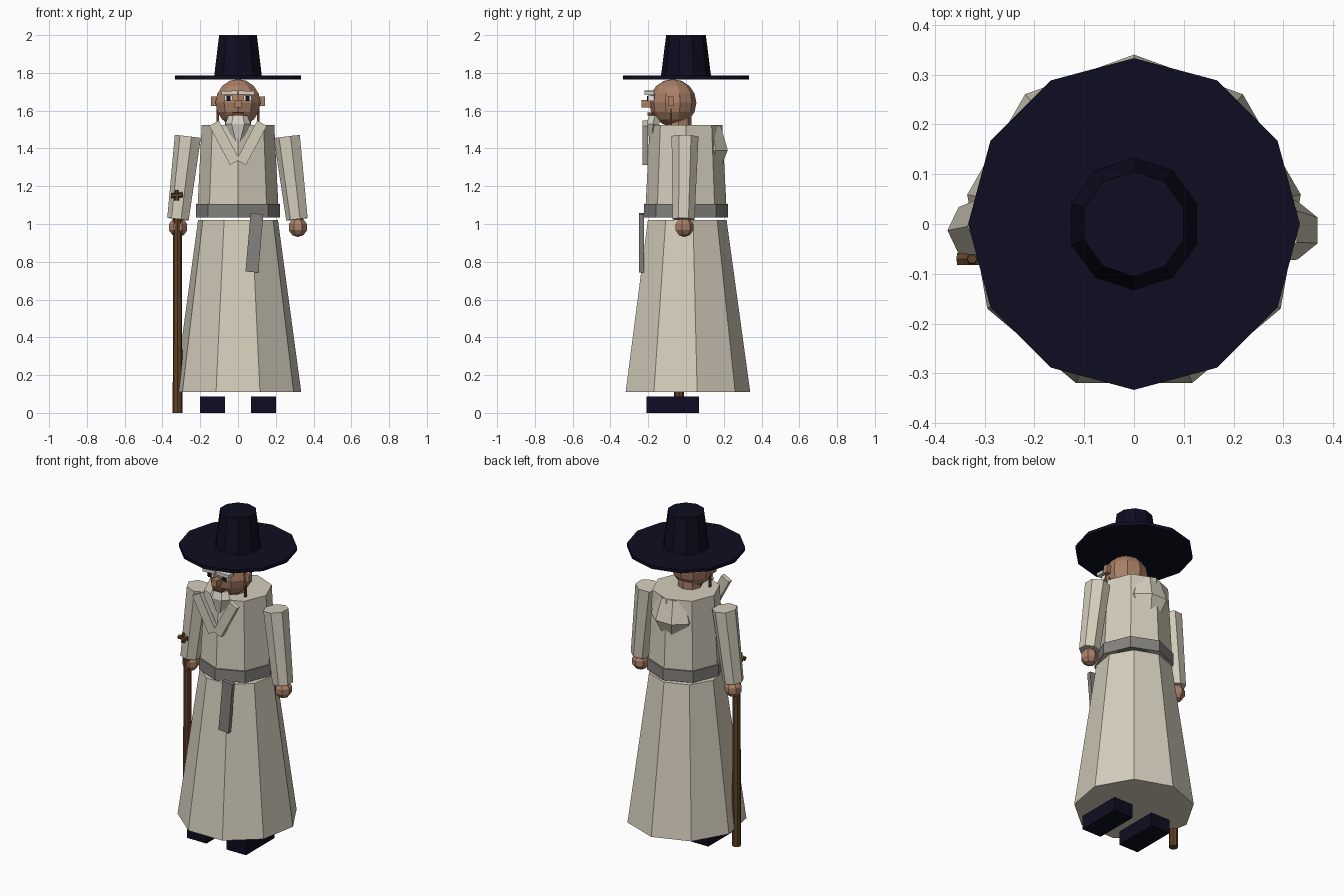
import bpy, bmesh, math
from mathutils import Vector, Matrix

if "Cube" in bpy.data.objects:
    bpy.data.objects.remove(bpy.data.objects["Cube"])


def material(name, rgb):
    m = bpy.data.materials.new(name)
    m.diffuse_color = (*rgb, 1)
    m.use_nodes = True
    m.node_tree.nodes["Principled BSDF"].inputs["Base Color"].default_value = m.diffuse_color
    return m


CLOTH = material("cream_cloth", (0.66, 0.61, 0.50))
GREY = material("grey_sash", (0.235, 0.225, 0.21))
NAVY = material("dark_navy", (0.004, 0.004, 0.015))
SKIN = material("skin", (0.40, 0.215, 0.135))
WOOD = material("brown_wood", (0.12, 0.055, 0.02))
WHITE = material("white_hair", (0.68, 0.65, 0.57))
EYE = material("eye_white", (0.8, 0.8, 0.8))
BLACK = material("pupil_black", (0.006, 0.006, 0.01))
LIP = material("lip_brown", (0.14, 0.045, 0.025))


def finish(name, bm, mat):
    bmesh.ops.recalc_face_normals(bm, faces=bm.faces)
    me = bpy.data.meshes.new(name)
    bm.to_mesh(me)
    bm.free()
    me.materials.append(mat)
    ob = bpy.data.objects.new(name, me)
    bpy.context.collection.objects.link(ob)
    return ob


def loft(name, mat, rings, n, phase=90):
    """Stack of n-sided horizontal rings (x, y, z, rx, ry), capped."""
    bm = bmesh.new()
    loops = []
    for x, y, z, rx, ry in rings:
        angles = [math.radians(phase) + math.tau * i / n for i in range(n)]
        loops.append([bm.verts.new((x + rx * math.cos(a), y + ry * math.sin(a), z))
                      for a in angles])
    for a, b in zip(loops, loops[1:]):
        for i in range(n):
            j = (i + 1) % n
            bm.faces.new((a[i], a[j], b[j], b[i]))
    bm.faces.new(loops[0])
    bm.faces.new(loops[-1])
    return finish(name, bm, mat)


def tube(name, mat, p0, p1, r0, r1, n):
    """Tapered prism between two points."""
    p0, p1 = Vector(p0), Vector(p1)
    d = p1 - p0
    bm = bmesh.new()
    rot = Vector((0, 0, 1)).rotation_difference(d).to_matrix().to_4x4()
    spin = Matrix.Rotation(math.radians(90), 4, 'Z')
    bmesh.ops.create_cone(bm, cap_ends=True, segments=n, radius1=r0, radius2=r1,
                          depth=d.length,
                          matrix=Matrix.Translation((p0 + p1) / 2) @ rot @ spin)
    return finish(name, bm, mat)


def box(name, mat, center, size, tilt=0):
    """Box, optionally tilted in the front plane."""
    bm = bmesh.new()
    bmesh.ops.create_cube(bm, size=1, matrix=Matrix.Translation(center)
                          @ Matrix.Rotation(math.radians(tilt), 4, 'Y')
                          @ Matrix.Diagonal((*size, 1)))
    return finish(name, bm, mat)


def ball(name, mat, center, radius, u, v):
    bm = bmesh.new()
    bmesh.ops.create_uvsphere(bm, u_segments=u, v_segments=v, radius=radius,
                              matrix=Matrix.Translation(center))
    return finish(name, bm, mat)


# Robe: skirt, upper body, belt and sash tail
loft("skirt", CLOTH, [(0, 0, 0.11, 0.34, 0.34), (0, 0, 1.02, 0.215, 0.215)], 9)
loft("torso", CLOTH, [(0, 0, 1.035, 0.217, 0.217), (0, 0, 1.525, 0.192, 0.192)], 8)
loft("belt", GREY, [(0, 0, 1.035, 0.223, 0.223), (0, 0, 1.105, 0.223, 0.223)], 8)
box("sash_tail", GREY, (0.087, -0.235, 0.9), (0.068, 0.025, 0.31), 5)

# Hood hanging on the back
loft("hood", CLOTH, [(0, 0.11, 1.31, 0.09, 0.085),
                     (0, 0.11, 1.39, 0.14, 0.12),
                     (0, 0.11, 1.52, 0.10, 0.08)], 8, 22.5)

# Head and neck
ball("head", SKIN, (0, -0.07, 1.642), 0.125, 10, 8)
tube("neck", SKIN, (0, -0.04, 1.48), (0, -0.04, 1.58), 0.07, 0.07, 8)
box("nose", SKIN, (0, -0.21, 1.637), (0.036, 0.05, 0.04))
box("mouth", LIP, (0, -0.19, 1.582), (0.06, 0.03, 0.014))
loft("beard", WHITE, [(0, -0.18, 1.42, 0.015, 0.01),
                      (0, -0.175, 1.53, 0.068, 0.04),
                      (0, -0.165, 1.575, 0.05, 0.035)], 6, 0)

# Mirrored parts
for side, s in (("left", -1), ("right", 1)):
    box(side + "_shoe", NAVY, (s * 0.135, -0.07, 0.043), (0.133, 0.28, 0.085))
    tube(side + "_sleeve", CLOTH, (s * 0.315, -0.013, 1.025), (s * 0.262, -0.005, 1.463),
         0.06, 0.073, 7)
    ball(side + "_hand", SKIN, (s * 0.317, -0.01, 0.983), 0.052, 7, 5)
    box(side + "_lapel", CLOTH, (s * 0.072, -0.215, 1.43), (0.058, 0.03, 0.235), s * 28)
    box(side + "_ear", SKIN, (s * 0.125, -0.08, 1.65), (0.036, 0.03, 0.05))
    box(side + "_hat_cord", WOOD, (s * 0.107, -0.08, 1.575), (0.012, 0.012, 0.11))
    box(side + "_eyebrow", WHITE, (s * 0.045, -0.195, 1.695), (0.086, 0.05, 0.02), s * 2)
    box(side + "_eye", EYE, (s * 0.05, -0.185, 1.665), (0.042, 0.03, 0.028))
    box(side + "_pupil", BLACK, (s * 0.05, -0.2025, 1.665), (0.02, 0.008, 0.026))

# Hat
loft("hat_brim", NAVY, [(0, 0, 1.765, 0.333, 0.333), (0, 0, 1.785, 0.333, 0.333)], 12)
loft("hat_crown", NAVY, [(0, 0, 1.78, 0.133, 0.133), (0, 0, 2.0, 0.105, 0.105)], 10)

# Walking staff with a small crossed grip
tube("staff", WOOD, (-0.32, -0.037, 0), (-0.32, -0.037, 1.17), 0.026, 0.022, 8)
tube("staff_grip", WOOD, (-0.355, -0.07, 1.15), (-0.292, -0.07, 1.155), 0.014, 0.014, 6)
tube("staff_knob", WOOD, (-0.325, -0.07, 1.125), (-0.325, -0.07, 1.18), 0.014, 0.01, 6)
